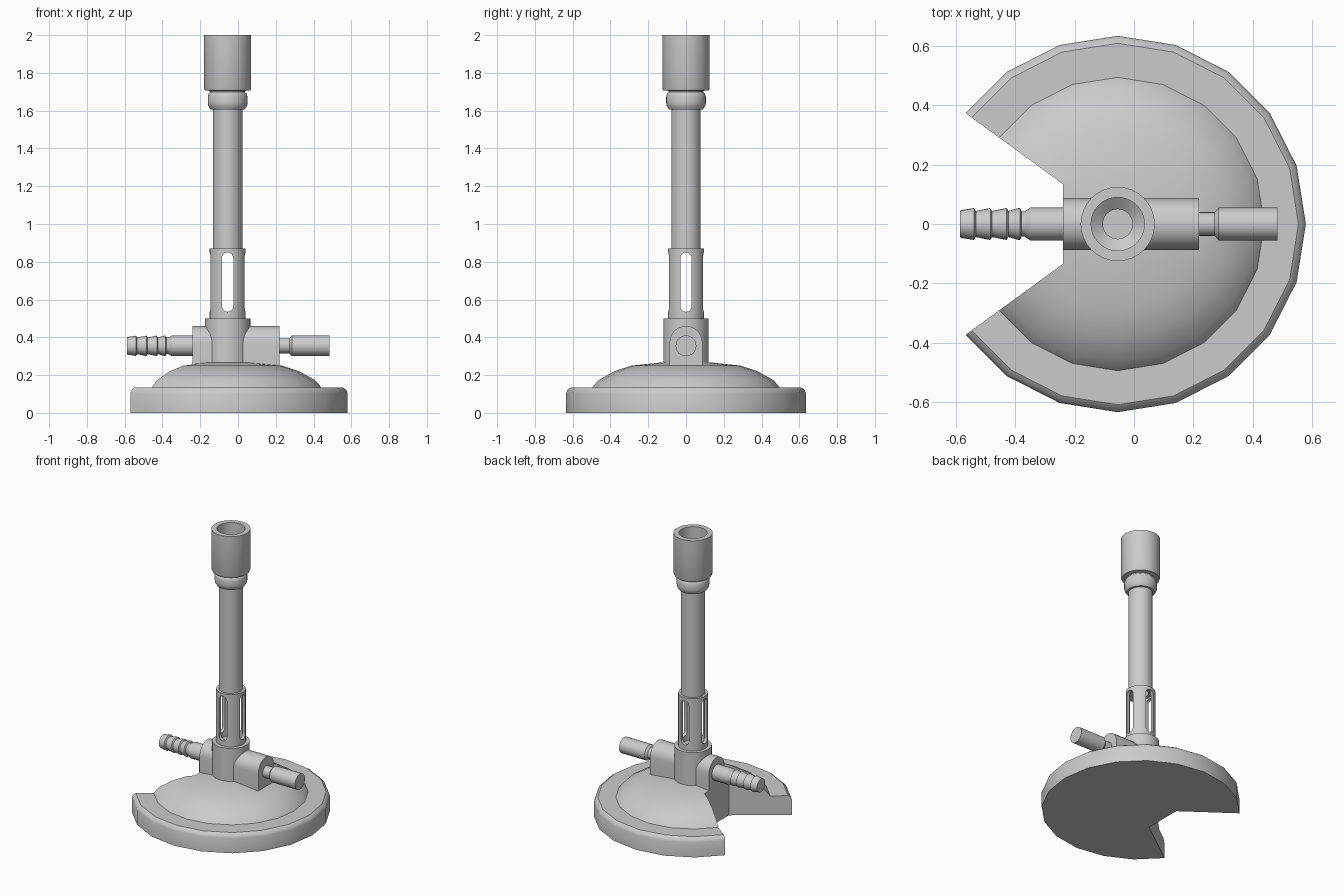
import bpy, bmesh
from math import sin, cos, pi, radians, tan
from mathutils import Matrix, Vector

if "Cube" in bpy.data.objects:
    bpy.data.objects.remove(bpy.data.objects["Cube"])

CX = -0.055      # x of the burner axis
PZ = 0.355       # height of the gas pipes


def finish(bm, name, smooth=True):
    bmesh.ops.remove_doubles(bm, verts=bm.verts, dist=1e-5)
    bmesh.ops.recalc_face_normals(bm, faces=bm.faces)
    me = bpy.data.meshes.new(name)
    bm.to_mesh(me)
    bm.free()
    ob = bpy.data.objects.new(name, me)
    bpy.context.collection.objects.link(ob)
    if smooth:
        shade(ob)
    return ob


def shade(ob):
    bpy.ops.object.select_all(action='DESELECT')
    ob.select_set(True)
    bpy.context.view_layer.objects.active = ob
    bpy.ops.object.shade_smooth_by_angle(angle=radians(32))


def lathe(name, profile, sides=32, along_x=False, loop=False, smooth=True):
    """Revolve (radius, position) points about the burner axis or the pipe axis."""
    bm = bmesh.new()
    rings = []
    for r, p in profile:
        ring = []
        for i in range(sides):
            a = 2 * pi * i / sides
            u, v = r * cos(a), r * sin(a)
            ring.append(bm.verts.new((p, u, PZ + v) if along_x else (CX + u, v, p)))
        rings.append(ring)
    pairs = list(zip(rings, rings[1:]))
    if loop:
        pairs.append((rings[-1], rings[0]))
    for a, b in pairs:
        for i in range(sides):
            j = (i + 1) % sides
            bm.faces.new((a[i], a[j], b[j], b[i]))
    if not loop:
        for ring, (r, p) in ((rings[0], profile[0]), (rings[-1], profile[-1])):
            if r > 0:
                bm.faces.new(ring)
    return finish(bm, name, smooth)


def prism(name, outline, direction, smooth=True):
    """Extrude a flat outline of 3D points along a direction."""
    bm = bmesh.new()
    face = bm.faces.new([bm.verts.new(p) for p in outline])
    geom = bmesh.ops.extrude_face_region(bm, geom=[face])['geom']
    bmesh.ops.translate(bm, vec=direction,
                        verts=[g for g in geom if isinstance(g, bmesh.types.BMVert)])
    return finish(bm, name, smooth)


def cut(ob, cutter):
    mod = ob.modifiers.new("cut", 'BOOLEAN')
    mod.operation = 'DIFFERENCE'
    mod.solver = 'EXACT'
    mod.object = cutter
    bpy.context.view_layer.objects.active = ob
    bpy.ops.object.modifier_apply(modifier=mod.name)
    bpy.data.objects.remove(cutter)


# Domed base with a wedge-shaped notch on the left
base = lathe("base", [(0, 0), (0.635, 0), (0.635, 0.105), (0.628, 0.122), (0.61, 0.135),
                      (0.495, 0.135), (0.465, 0.172), (0.38, 0.22), (0.29, 0.25),
                      (0.13, 0.267), (0, 0.272)], sides=20, smooth=False)
t = tan(radians(36.1))
wedge = [(x, s * (CX - x) * t, -0.2) for x, s in ((-0.24, -1), (-0.24, 1), (-1, 1), (-1, -1))]
cut(base, prism("notch_cutter", wedge, (0, 0, 1), smooth=False))
shade(base)

# Central post and the arched valve body running through it
lathe("post", [(0.12, 0.25), (0.12, 0.5), (0.075, 0.5), (0.05, 0.47), (0, 0.47)])
arch = [(-0.24, 0.087, 0.25)]
arch += [(-0.24, 0.087 * cos(pi * i / 14), 0.373 + 0.087 * sin(pi * i / 14)) for i in range(15)]
arch += [(-0.24, -0.087, 0.25)]
prism("valve_body", arch, (0.46, 0, 0))

# Ribbed hose connector on the left
barb = [(0.046, -0.587)]
for x in (-0.54, -0.485, -0.43):
    barb += [(0.054, x), (0.044, x + 0.006)]
barb += [(0.055, -0.385), (0.043, -0.379), (0.043, -0.368), (0.055, -0.35), (0.055, -0.2)]
lathe("hose_connector", barb, sides=24, along_x=True)

# Valve knob on the right
lathe("valve_knob", [(0.04, 0.2), (0.04, 0.272), (0.055, 0.286), (0.055, 0.485)],
      sides=24, along_x=True)

# Air collar with four rounded slots
collar = lathe("air_collar", [(0.095, 0.495), (0.095, 0.87), (0.074, 0.87), (0.074, 0.495)],
               loop=True, smooth=False)
w = 0.03
slot = [Vector((w * cos(pi * i / 10), 0, 0.82 + w * sin(pi * i / 10))) for i in range(11)]
slot += [Vector((-w * cos(pi * i / 10), 0, 0.565 - w * sin(pi * i / 10))) for i in range(11)]
for k in range(4):
    rot = Matrix.Rotation(k * pi / 2, 3, 'Z')
    pts = [rot @ (p + Vector((0, 0.04, 0))) + Vector((CX, 0, 0)) for p in slot]
    cut(collar, prism("slot_cutter", pts, rot @ Vector((0, 0.1, 0)), smooth=False))
shade(collar)

# Barrel with its ring and wide flame nozzle, hollow all the way
lathe("barrel", [(0.05, 0.86), (0.078, 0.86), (0.078, 1.605), (0.09, 1.607), (0.103, 1.627),
                 (0.105, 1.64), (0.105, 1.675), (0.099, 1.692), (0.092, 1.698), (0.092, 1.705),
                 (0.12, 1.707), (0.125, 1.72), (0.125, 2.0), (0.09, 2.0), (0.09, 1.73),
                 (0.05, 1.70)], loop=True)
